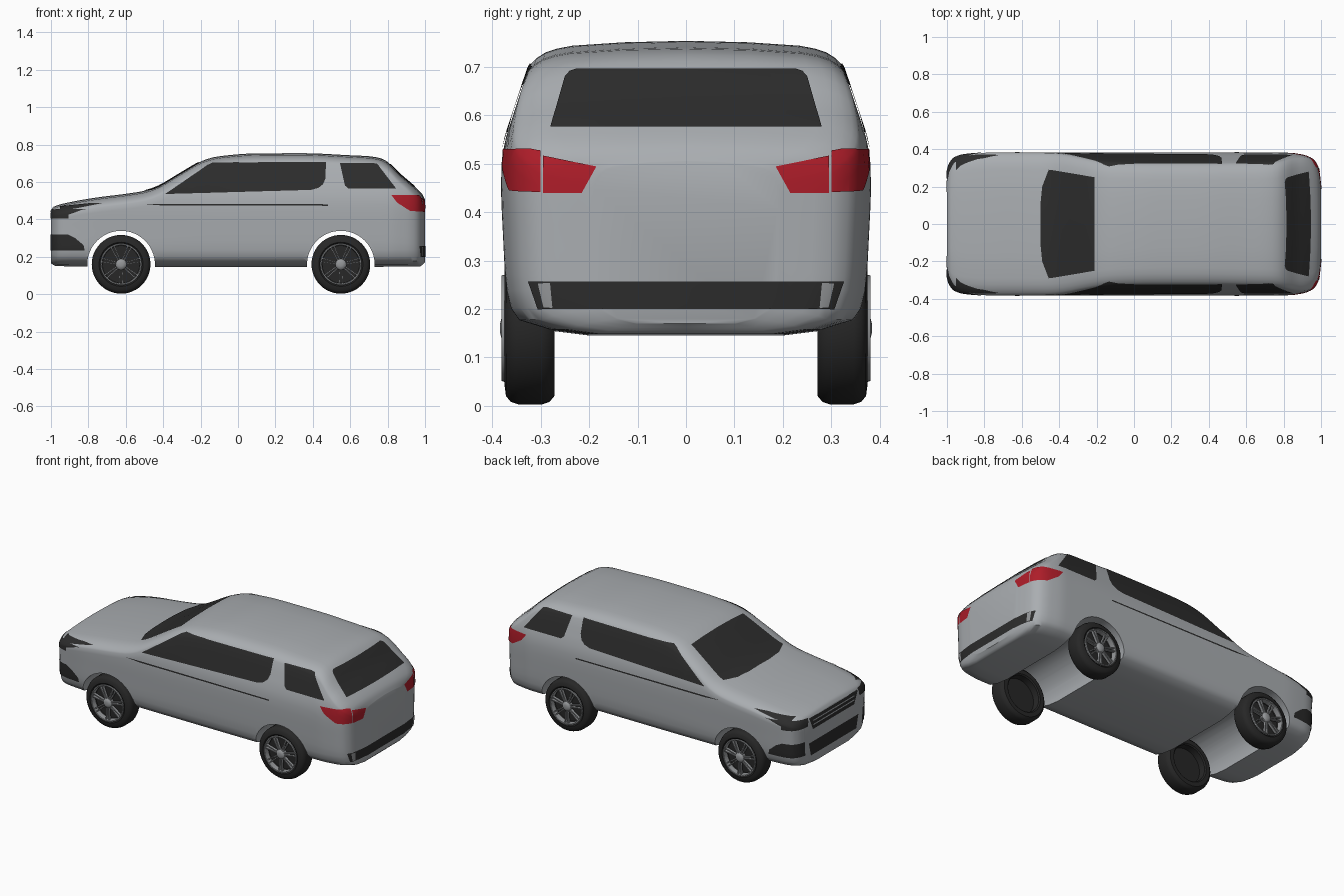
import bpy, bmesh, math
from mathutils import Vector, Matrix

cube = bpy.data.objects.get("Cube")
if cube:
    bpy.data.objects.remove(cube)


def material(name, r, g, b):
    m = bpy.data.materials.new(name)
    m.use_nodes = True
    m.diffuse_color = (r, g, b, 1)
    m.node_tree.nodes["Principled BSDF"].inputs["Base Color"].default_value = (r, g, b, 1)
    return m


PAINT = material("silver paint", .40, .42, .44)
BLACK = material("black glass", .025, .025, .025)
RED = material("red lamp", .42, .012, .022)
RUBBER = material("rubber", .02, .02, .02)
ALLOY = material("alloy", .30, .31, .32)


def make_object(name, bm, mat, angle=40):
    me = bpy.data.meshes.new(name)
    bm.to_mesh(me)
    bm.free()
    me.materials.append(mat)
    ob = bpy.data.objects.new(name, me)
    bpy.context.collection.objects.link(ob)
    bpy.ops.object.select_all(action='DESELECT')
    ob.select_set(True)
    bpy.context.view_layer.objects.active = ob
    bpy.ops.object.shade_smooth_by_angle(angle=math.radians(angle))
    return ob


def curve(keys):
    """Monotone cubic through (position, value) keys."""
    d = [(b[1] - a[1]) / (b[0] - a[0]) for a, b in zip(keys, keys[1:])]
    m = [d[0]] + [2 * p * q / (p + q) if p * q > 0 else 0 for p, q in zip(d, d[1:])] + [d[-1]]

    def f(x):
        x = min(max(x, keys[0][0]), keys[-1][0])
        i = max(j for j in range(len(d)) if x >= keys[j][0])
        h = keys[i + 1][0] - keys[i][0]
        t = (x - keys[i][0]) / h
        a = keys[i][1] * (1 + 2 * t) + h * m[i] * t
        b = keys[i + 1][1] * (3 - 2 * t) - h * m[i + 1] * (1 - t)
        return a * (1 - t) ** 2 + b * t * t
    return f


# Body shape: roof line, floor line, plan taper and side profile
roof = curve([(-1, .45), (-.985, .468), (-.9, .492), (-.75, .518), (-.6, .537), (-.5, .553),
              (-.44, .572), (-.3, .652), (-.18, .718), (-.1, .738), (.1, .753), (.35, .754),
              (.6, .743), (.7, .738), (.77, .725), (.82, .69), (.86, .648), (.93, .588),
              (.985, .535), (1, .505)])
floor = curve([(-1, .165), (-.97, .15), (0, .145), (.97, .148), (1, .17)])
taper = curve([(-1, .74), (-.99, .83), (-.96, .93), (-.9, .975), (-.75, 1), (.8, 1),
               (.9, .965), (.95, .915), (.985, .79), (1, .5)])
side = curve([(.15, .345), (.25, .372), (.35, .378), (.45, .382), (.5, .381), (.55, .373),
              (.6, .357), (.65, .341), (.7, .324), (.75, .305)])


def section(x):
    zb, zt, w = floor(x), roof(x), taper(x)
    half = [(0, zb), (.2, zb), (.28, zb + .01), (.345, zb + .03), (.362, zb + .055)]
    lo, hi = zb + .09, zt - .055
    half += [(side(z), z) for z in (lo + (hi - lo) * i / 9 for i in range(10))]
    ys = side(hi)
    half += [(ys - .005, zt - .046), (ys - .015, zt - .036), (ys - .034, zt - .024),
             (ys - .058, zt - .016), (ys - .09, zt - .010), (ys * .4, zt - .003), (0, zt)]
    ring = half + [(-y, z) for y, z in half[-2:0:-1]]
    return [(x, y * w, z) for y, z in ring]


bm = bmesh.new()
N = 72
rings = [[bm.verts.new(p) for p in section(-math.cos(math.pi * i / N))] for i in range(N + 1)]
for a, b in zip(rings, rings[1:]):
    for i in range(len(a)):
        j = (i + 1) % len(a)
        bm.faces.new((a[i], a[j], b[j], b[i]))
bm.faces.new(rings[0])
bm.faces.new(rings[-1][::-1])
bmesh.ops.recalc_face_normals(bm, faces=bm.faces)
body = make_object("body", bm, PAINT)
skin = body.data.copy()

# Wheel arches cut right through the body
AXLES = (-.625, .55)
for x in AXLES:
    bm = bmesh.new()
    bmesh.ops.create_cone(bm, cap_ends=True, segments=64, radius1=.181, radius2=.181, depth=1.2,
                          matrix=Matrix.Translation((x, 0, .158)) @ Matrix.Rotation(math.pi / 2, 4, 'X'))
    cutter = make_object("arch_cutter", bm, PAINT)
    cutter.hide_render = True
    mod = body.modifiers.new("arch", 'BOOLEAN')
    mod.operation, mod.solver, mod.object = 'DIFFERENCE', 'EXACT', cutter
    bpy.context.view_layer.objects.active = body
    bpy.ops.object.modifier_apply(modifier="arch")
    bpy.data.objects.remove(cutter)
bpy.ops.object.select_all(action='DESELECT')
body.select_set(True)
bpy.ops.object.shade_smooth_by_angle(angle=math.radians(40))


def patch(name, pts, facing, mat, ymin=None, lift=.003):
    """Thin skin trimmed to a convex outline seen along the facing axis."""
    facing = Vector(facing)
    axis = max(range(3), key=lambda k: abs(facing[k]))
    u, v = [k for k in range(3) if k != axis]
    bm = bmesh.new()
    bm.from_mesh(skin)
    bmesh.ops.delete(bm, geom=[f for f in bm.faces if f.normal.dot(facing) < .12], context='FACES')

    def trim(co, no):
        bmesh.ops.bisect_plane(bm, geom=bm.verts[:] + bm.edges[:] + bm.faces[:], dist=1e-6,
                               plane_co=co, plane_no=no, clear_outer=True)
    mid = [sum(p[k] for p in pts) / len(pts) for k in (0, 1)]
    for p, q in zip(pts, pts[1:] + pts[:1]):
        co, no = Vector(), Vector()
        co[u], co[v] = p
        no[u], no[v] = q[1] - p[1], p[0] - q[0]
        if no[u] * (mid[0] - p[0]) + no[v] * (mid[1] - p[1]) > 0:
            no = -no
        trim(co, no)
    if ymin:
        trim((0, ymin, 0), (0, -math.copysign(1, ymin), 0))
    bm.normal_update()
    for vert, n in [(w, w.normal.copy()) for w in bm.verts]:
        vert.co += n * lift
    return make_object(name, bm, mat)


def box(a, b, c, d):
    return [(a, c), (b, c), (b, d), (a, d)]


REAR, NOSE, UP = (1, 0, 0), (-1, 0, 0), (0, 0, 1)

# Windscreen and tailgate glass
patch("windscreen", [(-.5, -.1), (-.5, .1), (-.49, .2), (-.455, .29), (-.43, .287), (-.21, .25),
                     (-.21, -.25), (-.43, -.287), (-.455, -.29), (-.49, -.2)], UP, BLACK)
patch("tailgate_glass", [(-.28, .575), (.28, .575), (.25, .68), (.24, .69), (.225, .695),
                         (-.225, .695), (-.24, .69), (-.25, .68)], REAR, BLACK)

# Bumper insert and nose openings
patch("rear_bumper_insert", [(-.305, .2), (.305, .2), (.325, .257), (-.325, .257)], REAR, BLACK)
patch("upper_grille", [(-.2, .37), (.2, .37), (.235, .445), (-.235, .445)], NOSE, BLACK)
patch("lower_grille", [(-.22, .215), (.22, .215), (.24, .295), (-.24, .295)], NOSE, BLACK)
for z in (.395, .42):
    patch("grille_bar", box(-.2, .2, z, z + .007), NOSE, PAINT, lift=.006)

for s, label in ((1, "left_"), (-1, "right_")):
    out = (0, s, 0)

    def flip(pts):
        return [(y * s, z) for y, z in pts]

    # Side glass and waist trim
    patch(label + "door_glass", [(-.39, .535), (-.165, .688), (-.133, .703), (.47, .706), (.468, .62),
                                 (.455, .588), (.43, .568), (.39, .557)], out, BLACK)
    patch(label + "quarter_glass", [(.545, .7), (.72, .7), (.745, .695), (.845, .565), (.59, .565),
                                    (.572, .58)], out, BLACK)
    patch(label + "waist_trim", [(-.5, .482), (-.4, .474), (.48, .473), (.48, .481), (-.4, .483)],
          out, BLACK)
    # Tail lamps and reflectors
    patch(label + "tail_lamp_inner", flip([(.185, .494), (.295, .516), (.295, .44), (.215, .44)]),
          REAR, RED)
    patch(label + "tail_lamp_outer", [(.82, .53), (.96, .53), (1.02, .51), (1.02, .44), (.92, .445),
                                      (.85, .49)], out, RED, ymin=.3 * s)
    patch(label + "reflector", flip([(.275, .203), (.293, .203), (.305, .254), (.28, .254)]),
          REAR, ALLOY, lift=.006)
    # Headlamp slivers and lower side vents
    patch(label + "headlamp", flip([(.25, .405), (.38, .405), (.38, .455), (.24, .45)]), NOSE, BLACK)
    patch(label + "headlamp_sweep", [(-.95, .44), (-.86, .458), (-.64, .488), (-.80, .484),
                                     (-.95, .468)], out, BLACK)
    patch(label + "headlamp_sliver", [(-.96, .418), (-.9, .428), (-.83, .452), (-.96, .43)], out, BLACK)
    patch(label + "bumper_vent", [(-1.02, .235), (-.82, .235), (-.825, .262), (-.87, .3), (-.91, .32),
                                  (-1.02, .32)], out, BLACK, ymin=.25 * s)


def lathe(bm, profile, steps=48):
    """Spin a (radius, depth) profile about the wheel axis."""
    vs = [bm.verts.new((r, d, 0)) for r, d in profile]
    es = [bm.edges.new(e) for e in zip(vs, vs[1:])]
    bmesh.ops.spin(bm, geom=vs + es, axis=(0, 1, 0), cent=(0, 0, 0), angle=math.tau,
                   steps=steps, use_duplicate=False)
    bmesh.ops.remove_doubles(bm, verts=bm.verts, dist=1e-5)
    bmesh.ops.recalc_face_normals(bm, faces=bm.faces)


# Wheels: depth runs outward from the inner tyre face
TYRE = [(0, .07), (.1, .07), (.108, .095), (.118, .103), (.14, .1), (.152, .09), (.157, .075),
        (.157, .025), (.152, .01), (.14, 0), (.115, 0), (.108, .006), (.105, .045), (0, .045)]
RIM = [(.101, .078), (.103, .108), (.109, .109), (.111, .102)]
HUB = [(.03, .08), (.03, .1), (.022, .109), (.01, .112), (0, .112)]
for x, end in zip(AXLES, ("front_", "rear_")):
    for s, label in ((1, "left_"), (-1, "right_")):
        place = Matrix.Translation((x, s * .272, .16)) @ Matrix.Rotation(0 if s > 0 else math.pi, 4, 'Z')
        bm = bmesh.new()
        lathe(bm, TYRE)
        make_object(end + label + "tyre", bm, RUBBER, 35).matrix_world = place
        bm = bmesh.new()
        lathe(bm, RIM)
        lathe(bm, HUB, 24)
        for k in range(7):
            turn = Matrix.Rotation(math.tau * k / 7 + math.pi / 2, 4, 'Y')
            for side_step in (-1, 1):
                bmesh.ops.create_cube(bm, size=1, matrix=turn @ Matrix.Translation((.063, .094, .007 * side_step))
                                      @ Matrix.Rotation(.06 * -side_step, 4, 'Y')
                                      @ Matrix.Diagonal((.084, .016, .006, 1)))
        make_object(end + label + "rim", bm, ALLOY, 35).matrix_world = place
bpy.data.meshes.remove(skin)
